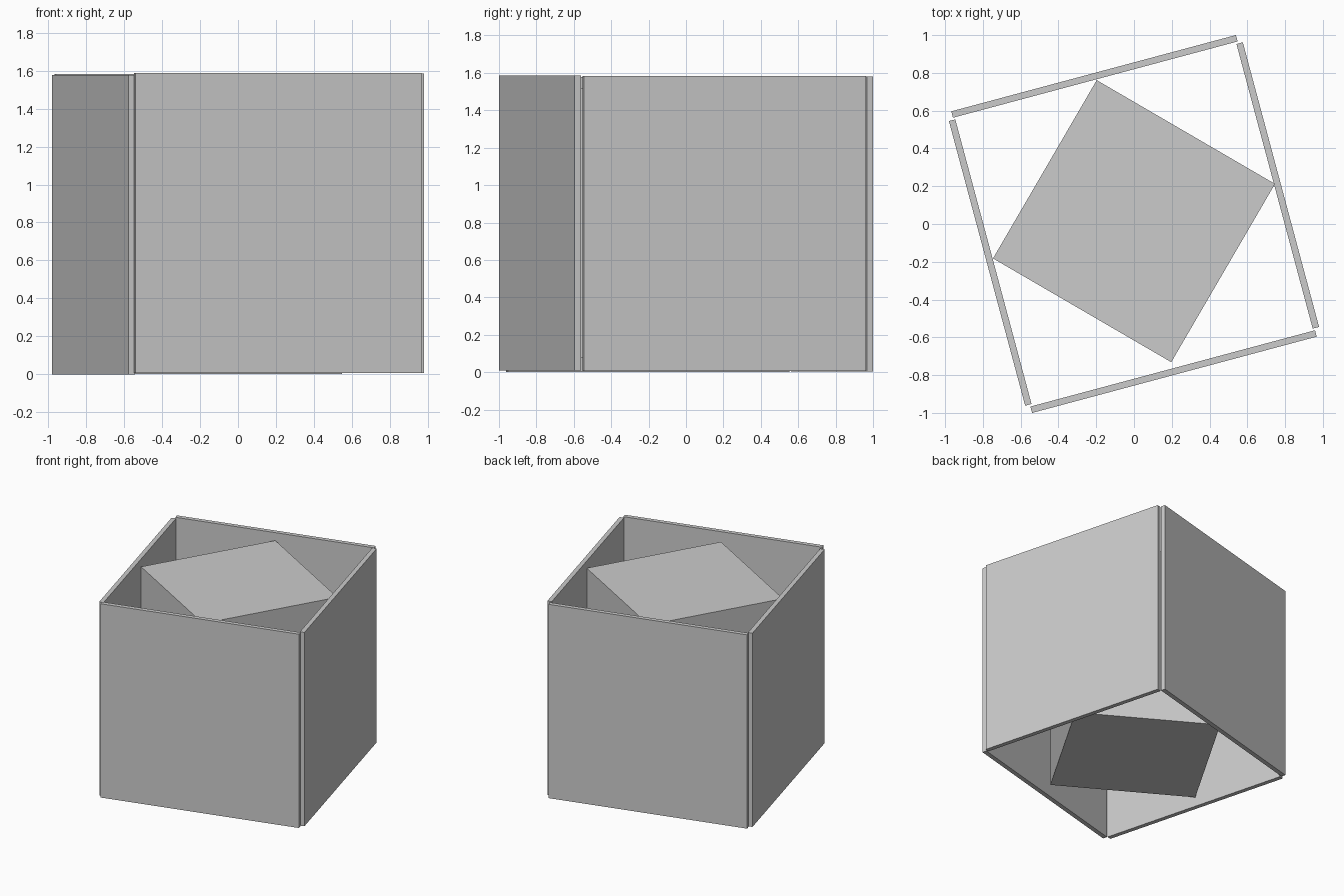
import bpy
from math import radians, cos, sin

if "Cube" in bpy.data.objects:
    bpy.data.objects.remove(bpy.data.objects["Cube"])


def box(name, size, centre, turn):
    """Upright box with the given size, centre and turn about z (degrees)."""
    bpy.ops.mesh.primitive_cube_add(size=1, location=centre,
                                    rotation=(0, 0, radians(turn)))
    ob = bpy.context.object
    ob.name = name
    ob.scale = size
    bpy.ops.object.transform_apply(location=False, rotation=False, scale=True)
    return ob


LENGTH, THICK, HEIGHT = 1.56, 0.035, 1.578

# Four loose wall panels: name, outward direction, distance from centre, base height
walls = [("right_panel", 15, 0.788, 0.006),
         ("back_panel", 105, 0.809, 0.003),
         ("left_panel", 195, 0.788, 0.0),
         ("front_panel", 285, 0.809, 0.008)]
for name, angle, dist, base in walls:
    a = radians(angle)
    box(name, (THICK, LENGTH, HEIGHT),
        (dist * cos(a), dist * sin(a), base + HEIGHT / 2), angle)

# Solid inner core, turned against the panels
box("inner_core", (1.092, 1.092, 1.445), (0.0, 0.015, 0.797), -30.2)
